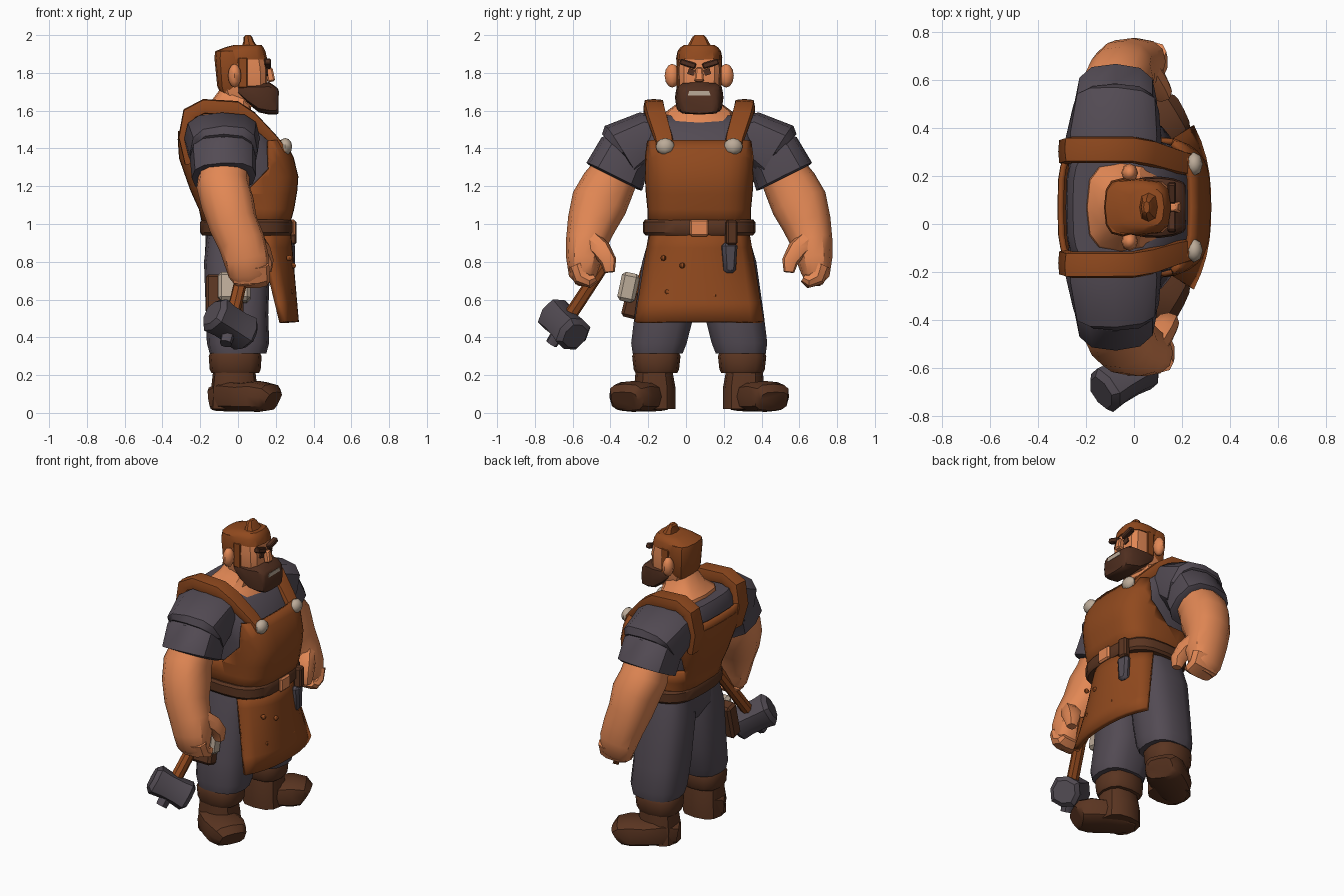
import bpy, bmesh, math
from mathutils import Vector, Euler

CY = 0.07  # the body's middle plane in y


def mat(name, r, g, b):
    m = bpy.data.materials.new(name)
    m.diffuse_color = (r, g, b, 1)
    return m


SKIN = mat("skin", 0.76, 0.245, 0.09)
LEATHER = mat("apron leather", 0.28, 0.067, 0.013)
CLOTH = mat("grey cloth", 0.086, 0.07, 0.088)
BOOT = mat("boot leather", 0.102, 0.035, 0.015)
DARK = mat("dark hair", 0.08, 0.028, 0.014)
BONE = mat("bone", 0.50, 0.405, 0.315)
STEEL = mat("steel", 0.084, 0.07, 0.086)
X, Y, Z = Vector((1, 0, 0)), Vector((0, 1, 0)), Vector((0, 0, 1))


def finish(name, bm, m, angle=35):
    bmesh.ops.recalc_face_normals(bm, faces=bm.faces)
    me = bpy.data.meshes.new(name)
    bm.to_mesh(me)
    bm.free()
    me.materials.append(m)
    ob = bpy.data.objects.new(name, me)
    bpy.context.collection.objects.link(ob)
    bpy.ops.object.select_all(action='DESELECT')
    ob.select_set(True)
    bpy.context.view_layer.objects.active = ob
    bpy.ops.object.shade_smooth_by_angle(angle=math.radians(angle))
    return ob


def loft(name, rings, m, n=12, p=0.75, ref=X, axis=None, caps=True, planes=(), keep=None):
    """Skin rings (x, y, z, half size along ref, half size across)."""
    bm = bmesh.new()
    pts = [Vector(r[:3]) for r in rings]
    rows = []
    for i, r in enumerate(rings):
        t = axis or (pts[min(i + 1, len(pts) - 1)] - pts[max(i - 1, 0)]).normalized()
        a = (ref - t * ref.dot(t)).normalized()
        b = t.cross(a)
        row = []
        for k in range(n):
            c, s = math.cos(2 * math.pi * k / n), math.sin(2 * math.pi * k / n)
            c, s = (math.copysign(abs(v) ** p, v) if abs(v) > 1e-6 else 0 for v in (c, s))
            row.append(bm.verts.new(pts[i] + a * c * r[3] + b * s * r[4]))
        rows.append(row)
    for lo, hi in zip(rows, rows[1:]):
        for k in range(n):
            bm.faces.new((lo[k], lo[(k + 1) % n], hi[(k + 1) % n], hi[k]))
    if caps:
        bm.faces.new(rows[0])
        bm.faces.new(rows[-1])
    for co, no in planes:  # clean cut lines
        bmesh.ops.bisect_plane(bm, geom=bm.verts[:] + bm.edges[:] + bm.faces[:],
                               plane_co=co, plane_no=no)
    if keep:
        cut = [f for f in bm.faces if not keep(f.calc_center_median())]
        bmesh.ops.delete(bm, geom=cut, context='FACES')
    return finish(name, bm, m)


def stack(name, rows, m, **kw):
    """Upright loft; rows are (z, x_back, x_front, half_width)."""
    rings = [((x0 + x1) / 2, CY, z, (x1 - x0) / 2, w) for z, x0, x1, w in rows]
    return loft(name, rings, m, axis=Z, **kw)


def side(s, rows):
    """Place rings given as distance from the middle on side s."""
    return [(r[0], CY + s * r[1]) + tuple(r[2:]) for r in rows]


def box(name, loc, size, m, rot=(0, 0, 0), bevel=0.01, taper=1):
    bm = bmesh.new()
    bmesh.ops.create_cube(bm, size=1)
    e = Euler([math.radians(d) for d in rot])
    for v in bm.verts:
        k = taper if v.co.z < 0 else 1
        c = Vector((v.co.x * size[0], v.co.y * size[1] * k, v.co.z * size[2]))
        v.co = e.to_matrix() @ c + Vector(loc)
    if bevel:
        bmesh.ops.bevel(bm, geom=bm.edges[:], offset=bevel, segments=1, affect='EDGES')
    return finish(name, bm, m)


def ball(name, loc, scale, m, seg=8):
    bm = bmesh.new()
    bmesh.ops.create_uvsphere(bm, u_segments=seg, v_segments=6, radius=1)
    for v in bm.verts:
        v.co = Vector([v.co[i] * scale[i] for i in range(3)]) + Vector(loc)
    return finish(name, bm, m, 45)


def thicken(ob, t, offset):
    md = ob.modifiers.new("thickness", 'SOLIDIFY')
    md.thickness, md.offset = t, offset


# Torso, neck, apron bib and belt
stack("shirt", [(0.86, -0.16, 0.20, 0.23), (1.0, -0.16, 0.24, 0.25), (1.2, -0.23, 0.28, 0.262),
                (1.3, -0.265, 0.275, 0.275), (1.44, -0.285, 0.20, 0.29), (1.53, -0.28, 0.135, 0.285),
                (1.575, -0.255, 0.06, 0.25)], CLOTH, n=24, p=0.6)
stack("neck", [(1.48, -0.19, 0.15, 0.20), (1.545, -0.205, 0.12, 0.195), (1.595, -0.195, 0.07, 0.175),
               (1.64, -0.15, 0.07, 0.115), (1.72, -0.09, 0.06, 0.085)], SKIN, p=0.65)
bib = stack("apron_bib", [(0.97, -0.17, 0.255, 0.26), (1.08, -0.195, 0.285, 0.262),
                          (1.18, -0.24, 0.302, 0.272), (1.25, -0.265, 0.307, 0.278),
                          (1.35, -0.30, 0.283, 0.29), (1.44, -0.31, 0.235, 0.298),
                          (1.52, -0.302, 0.17, 0.29)], LEATHER, n=32, p=0.58, caps=False,
            planes=[((0.16, 0, 0), X), ((-0.19, 0, 0), X), ((0, 0, 1.16), Z),
                    ((0, 0, 1.44), Z), ((0, 0, 1.49), Z), ((0.03, 0, 1.16), X - Z)],
            keep=lambda c: (c.z < 1.16 or c.x < -0.19 or c.x > 0.16 or c.x - 0.03 > c.z - 1.16)
            and c.z < (1.44 if c.x > 0 else 1.49))
thicken(bib, 0.025, 0)
stack("belt", [(0.94, -0.19, 0.28, 0.285), (0.955, -0.20, 0.29, 0.297), (1.01, -0.20, 0.29, 0.297),
               (1.025, -0.19, 0.28, 0.285)], BOOT, n=24, p=0.65)
box("buckle", (0.292, 0.07, 0.98), (0.025, 0.10, 0.09), SKIN)

# Apron skirt: a sheet curving back at its sides
bm = bmesh.new()
bmesh.ops.create_grid(bm, x_segments=10, y_segments=5, size=1)
for v in bm.verts:
    u, t = v.co.x, (1 - v.co.y) / 2
    v.co = (0.262 + 0.043 * t - (0.15 - 0.08 * t) * abs(u) ** 2.5,
            CY + u * (0.25 + 0.085 * t), 0.97 - 0.49 * t)
thicken(finish("apron_skirt", bm, LEATHER), 0.035, 0)
for y, z in ((-0.10, 0.64), (-0.02, 0.78), (0.15, 0.62), (-0.12, 0.82)):
    ball("skirt_stud", (0.297 - 0.7 * (y - CY) ** 2, y, z), (0.018, 0.015, 0.015), LEATHER, 6)

# Knife hanging on the belt
box("knife_loop", (0.28, 0.24, 0.955), (0.05, 0.06, 0.13), BOOT, (0, 0, 12))
box("knife_sheath", (0.272, 0.23, 0.82), (0.05, 0.085, 0.16), STEEL, (0, 0, 12), 0.016, 0.75)

# Pouches on the right hip
box("back_pouch", (-0.07, -0.275, 0.615), (0.20, 0.09, 0.23), BOOT, (-14, 0, 0), 0.015)
box("pouch_strap", (0.0, -0.22, 0.78), (0.08, 0.03, 0.32), LEATHER, (-16, 0, 0))
box("front_pouch", (-0.02, -0.305, 0.665), (0.17, 0.095, 0.155), BONE, (-12, 0, 0), 0.018)

for s, tag in ((-1, "right"), (1, "left")):
    # Straps and buttons
    loft(tag + "_strap", side(s, [
        (-0.262, 0.22, 1.32, 0.05, 0.02), (-0.284, 0.232, 1.46, 0.055, 0.032),
        (-0.255, 0.24, 1.585, 0.055, 0.04), (-0.18, 0.24, 1.622, 0.055, 0.04),
        (-0.01, 0.24, 1.612, 0.055, 0.04), (0.065, 0.225, 1.565, 0.055, 0.036),
        (0.18, 0.19, 1.455, 0.05, 0.027), (0.245, 0.175, 1.385, 0.045, 0.02)]),
        LEATHER, n=8, p=0.4, ref=Y)
    ball(tag + "_button", (0.25, CY + s * 0.18, 1.41), (0.037, 0.05, 0.045), BONE)

    # Layered sleeves
    loft(tag + "_shoulder_cap", side(s, [
        (-0.09, 0.14, 1.45, 0.18, 0.125), (-0.085, 0.28, 1.455, 0.20, 0.14),
        (-0.075, 0.41, 1.375, 0.18, 0.17), (-0.075, 0.412, 1.373, 0.16, 0.145)]), CLOTH, p=0.72)
    loft(tag + "_sleeve", side(s, [
        (-0.08, 0.29, 1.42, 0.16, 0.12), (-0.08, 0.40, 1.35, 0.175, 0.16),
        (-0.075, 0.45, 1.25, 0.17, 0.165), (-0.075, 0.452, 1.246, 0.15, 0.14)]), CLOTH, p=0.75)

    # Arm, fist, fingers and thumb; the left hand hangs a little further back
    h = -0.03 if s > 0 else 0
    loft(tag + "_arm", side(s, [
        (-0.07, 0.42, 1.31, 0.13, 0.12), (-0.08, 0.485, 1.20, 0.14, 0.142),
        (-0.055, 0.53, 1.11, 0.14, 0.15), (-0.025 + h / 2, 0.57, 1.0, 0.13, 0.13),
        (0.02 + h, 0.597, 0.90, 0.125, 0.11), (0.045 + h, 0.61, 0.81, 0.12, 0.095),
        (0.055 + h, 0.615, 0.73, 0.105, 0.075), (0.06 + h, 0.60, 0.69, 0.08, 0.045)]), SKIN, p=0.85)
    loft(tag + "_fingers", side(s, [
        (0.06 + h, 0.645, 0.78, 0.105, 0.05), (0.065 + h, 0.62, 0.715, 0.105, 0.05),
        (0.07 + h, 0.575, 0.70, 0.10, 0.04), (0.07 + h, 0.55, 0.715, 0.085, 0.025)]), SKIN, n=10)
    loft(tag + "_thumb", side(s, [
        (0.08 + h, 0.57, 0.91, 0.06, 0.055), (0.12 + h, 0.515, 0.86, 0.055, 0.052),
        (0.145 + h, 0.48, 0.80, 0.045, 0.043), (0.15 + h, 0.475, 0.745, 0.028, 0.028)]), SKIN, n=8)

    # Trouser leg
    loft(tag + "_trouser_leg", side(s, [
        (0.01, 0.125, 0.97, 0.17, 0.13), (-0.005, 0.15, 0.80, 0.175, 0.155),
        (-0.005, 0.185, 0.52, 0.165, 0.16), (0.0, 0.213, 0.37, 0.165, 0.15),
        (0.0, 0.22, 0.315, 0.15, 0.135)]), CLOTH, n=14, axis=Z)

    # Boot: cuff, shaft and turned-out foot
    loft(tag + "_boot_cuff", side(s, [
        (-0.015, 0.227, 0.21, 0.125, 0.11), (-0.015, 0.227, 0.23, 0.135, 0.12),
        (-0.015, 0.227, 0.30, 0.14, 0.128), (-0.015, 0.227, 0.32, 0.13, 0.12)]), BOOT, axis=Z)
    loft(tag + "_boot_shaft", side(s, [
        (-0.02, 0.235, 0.02, 0.125, 0.11), (-0.02, 0.235, 0.13, 0.122, 0.11),
        (-0.02, 0.24, 0.24, 0.11, 0.095)]), BOOT, axis=Z)
    loft(tag + "_boot_foot", side(s, [
        (-0.125, 0.195, 0.075, 0.065, 0.06), (-0.05, 0.245, 0.09, 0.083, 0.11),
        (0.04, 0.305, 0.085, 0.077, 0.12), (0.11, 0.35, 0.087, 0.082, 0.122),
        (0.165, 0.385, 0.082, 0.072, 0.105), (0.185, 0.395, 0.068, 0.05, 0.08)]),
        BOOT, ref=Z, p=0.62)

    # Ear, brow, eye and sideburn
    ball(tag + "_ear", (-0.018, CY + s * 0.143, 1.785), (0.035, 0.04, 0.063), SKIN)
    box(tag + "_brow", (0.158, CY + s * 0.06, 1.848), (0.035, 0.088, 0.032), DARK, (s * 18, 0, 0), 0.006)
    box(tag + "_eye", (0.155, CY + s * 0.042, 1.805), (0.009, 0.035, 0.032), DARK, (s * 18, 0, 0), 0)
    box(tag + "_sideburn", (0.025, CY + s * 0.112, 1.80), (0.05, 0.014, 0.16), LEATHER, bevel=0.004)

# Seat of the trousers
stack("trouser_seat", [(0.76, -0.13, 0.13, 0.12), (0.84, -0.175, 0.17, 0.24),
                       (0.96, -0.17, 0.20, 0.25)], CLOTH, n=14)

# Head, hair, beard and face
stack("head", [(1.62, -0.05, 0.13, 0.085), (1.70, -0.09, 0.155, 0.11), (1.82, -0.10, 0.155, 0.115),
               (1.90, -0.10, 0.14, 0.105)], SKIN, p=0.5)
stack("back_hair", [(1.675, -0.085, -0.01, 0.085), (1.73, -0.11, 0.02, 0.115),
                    (1.88, -0.125, 0.03, 0.122), (1.915, -0.12, 0.03, 0.115)], LEATHER, p=0.72)
stack("hair_cap", [(1.872, -0.12, 0.155, 0.118), (1.915, -0.12, 0.145, 0.115),
                   (1.935, -0.07, 0.135, 0.10), (1.948, -0.02, 0.125, 0.08)], LEATHER, p=0.65)
stack("hair_tuft", [(1.92, 0.015, 0.12, 0.075), (1.965, 0.028, 0.085, 0.05),
                    (1.99, 0.03, 0.075, 0.036), (2.0, 0.04, 0.065, 0.024)], LEATHER, n=8)
# The beard is a wedge, thin at the jaw and deep at the chin
loft("beard", [(0.0, CY, 1.715, 0.025, 0.116), (0.05, CY, 1.69, 0.05, 0.126),
               (0.11, CY, 1.668, 0.077, 0.128), (0.165, CY, 1.665, 0.086, 0.12),
               (0.205, CY, 1.652, 0.072, 0.105), (0.215, CY, 1.648, 0.062, 0.09)],
     DARK, p=0.45, ref=Z, axis=X)
box("mouth", (0.213, CY, 1.692), (0.009, 0.105, 0.024), BONE, bevel=0, taper=1.15)
box("nose", (0.17, CY, 1.79), (0.04, 0.036, 0.075), SKIN, (0, -12, 0), 0.008, 1.4)

# Hammer held in the right hand
grip, end = Vector((0.05, -0.40, 0.84)), Vector((-0.04, -0.645, 0.468))
d = (end - grip).normalized()
loft("hammer_handle", [(*grip, 0.034, 0.034), (*(end + d * 0.06), 0.036, 0.036)], LEATHER, n=8, p=0.8)
loft("hammer_stub", [(*end, 0.04, 0.04), (*(end + d * 0.125), 0.032, 0.032)], STEEL, n=8)
h = Vector((0.75, 0.45, -0.48))
h = (h - d * h.dot(d)).normalized()
loft("hammer_head", [(*(end + h * t), r, r) for t, r in
                     ((-0.13, 0.07), (-0.105, 0.095), (-0.04, 0.087), (0.04, 0.087),
                      (0.105, 0.095), (0.13, 0.07))], STEEL, n=8, p=0.75, ref=d)
